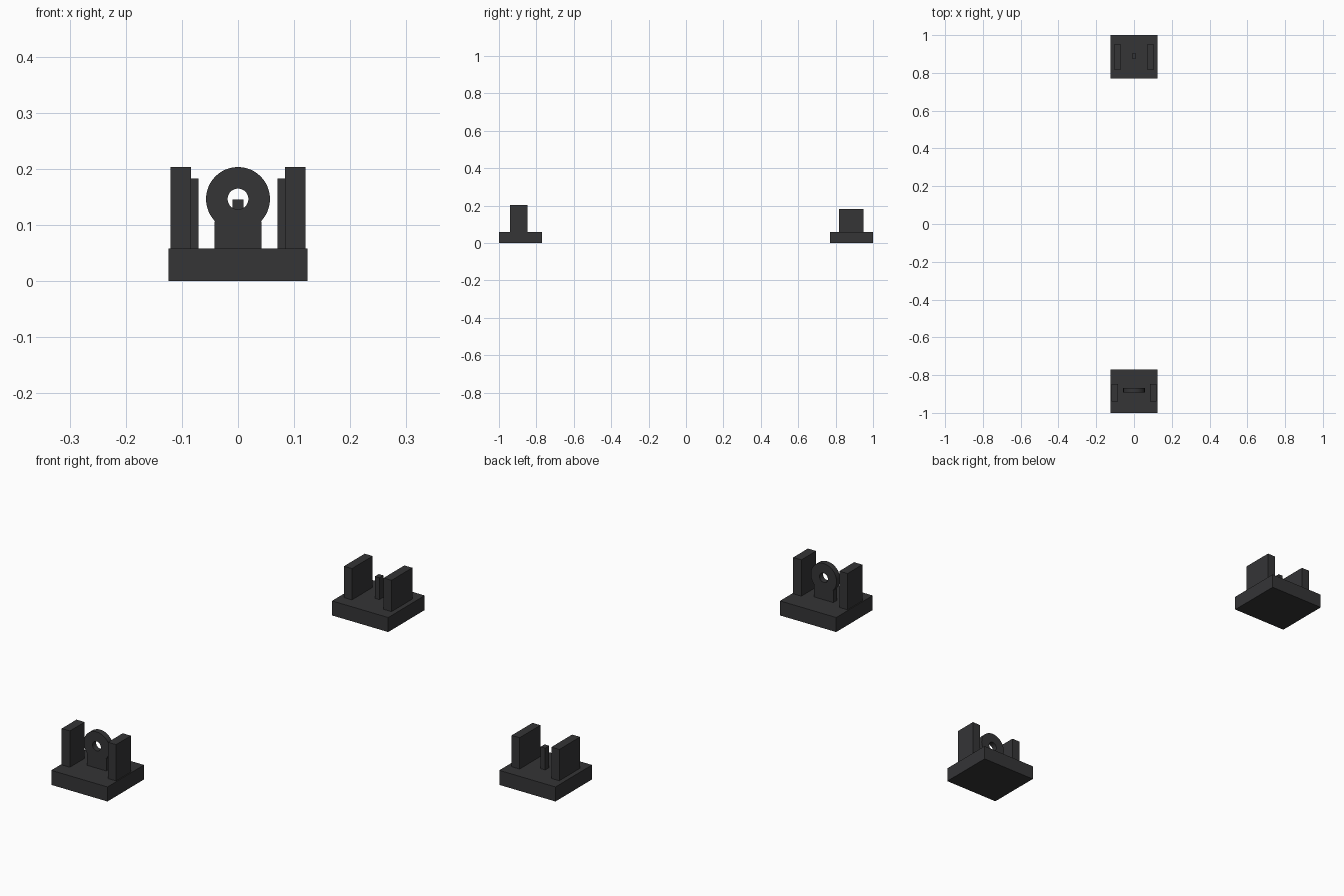
import bpy, bmesh, math

if "Cube" in bpy.data.objects:
    bpy.data.objects.remove(bpy.data.objects["Cube"])

mat = bpy.data.materials.new("dark_metal")
mat.diffuse_color = (0.035, 0.035, 0.037, 1)
mat.use_nodes = True
mat.node_tree.nodes["Principled BSDF"].inputs["Base Color"].default_value = mat.diffuse_color


def finish(name, bm):
    bmesh.ops.recalc_face_normals(bm, faces=bm.faces)
    me = bpy.data.meshes.new(name)
    bm.to_mesh(me)
    bm.free()
    me.materials.append(mat)
    ob = bpy.data.objects.new(name, me)
    bpy.context.collection.objects.link(ob)
    return ob


def box(name, x, y, z):
    bm = bmesh.new()
    bmesh.ops.create_cube(bm, size=1)
    for v in bm.verts:
        for i, (lo, hi) in enumerate((x, y, z)):
            v.co[i] = hi if v.co[i] > 0 else lo
    return finish(name, bm)


def ring(name, y, zc, r_out, r_in, n=48):
    bm = bmesh.new()
    loops = []
    for r, yy in ((r_out, y[0]), (r_out, y[1]), (r_in, y[1]), (r_in, y[0])):
        loops.append([bm.verts.new((r * math.cos(2 * math.pi * i / n), yy,
                                    zc + r * math.sin(2 * math.pi * i / n))) for i in range(n)])
    for k in range(4):
        a, b = loops[k], loops[(k + 1) % 4]
        for i in range(n):
            j = (i + 1) % n
            bm.faces.new((a[i], a[j], b[j], b[i]))
    ob = finish(name, bm)
    bpy.context.view_layer.objects.active = ob
    ob.select_set(True)
    bpy.ops.object.shade_smooth_by_angle(angle=math.radians(30))
    ob.select_set(False)
    return ob


BASE_TOP = 0.058

# Bases of the two sights
box("rear_sight_base", (-0.124, 0.124), (-1.0, -0.77), (0, BASE_TOP))
box("front_sight_base", (-0.124, 0.124), (0.77, 1.0), (0, BASE_TOP))

# Protective ears on both sides
for side, s in (("left", -1), ("right", 1)):
    box(f"rear_sight_ear_{side}", sorted((s * 0.084, s * 0.12)), (-0.94, -0.847), (BASE_TOP, 0.203))
    box(f"front_sight_ear_{side}", sorted((s * 0.07, s * 0.105)), (0.818, 0.949), (BASE_TOP, 0.183))

# Aperture ring on its pedestal
ring("aperture_ring", (-0.891, -0.868), 0.146, 0.057, 0.0185)
box("aperture_pedestal", (-0.042, 0.042), (-0.8905, -0.8685), (BASE_TOP, 0.106))

# Aiming post
box("front_post", (-0.01, 0.01), (0.877, 0.902), (BASE_TOP, 0.145))
